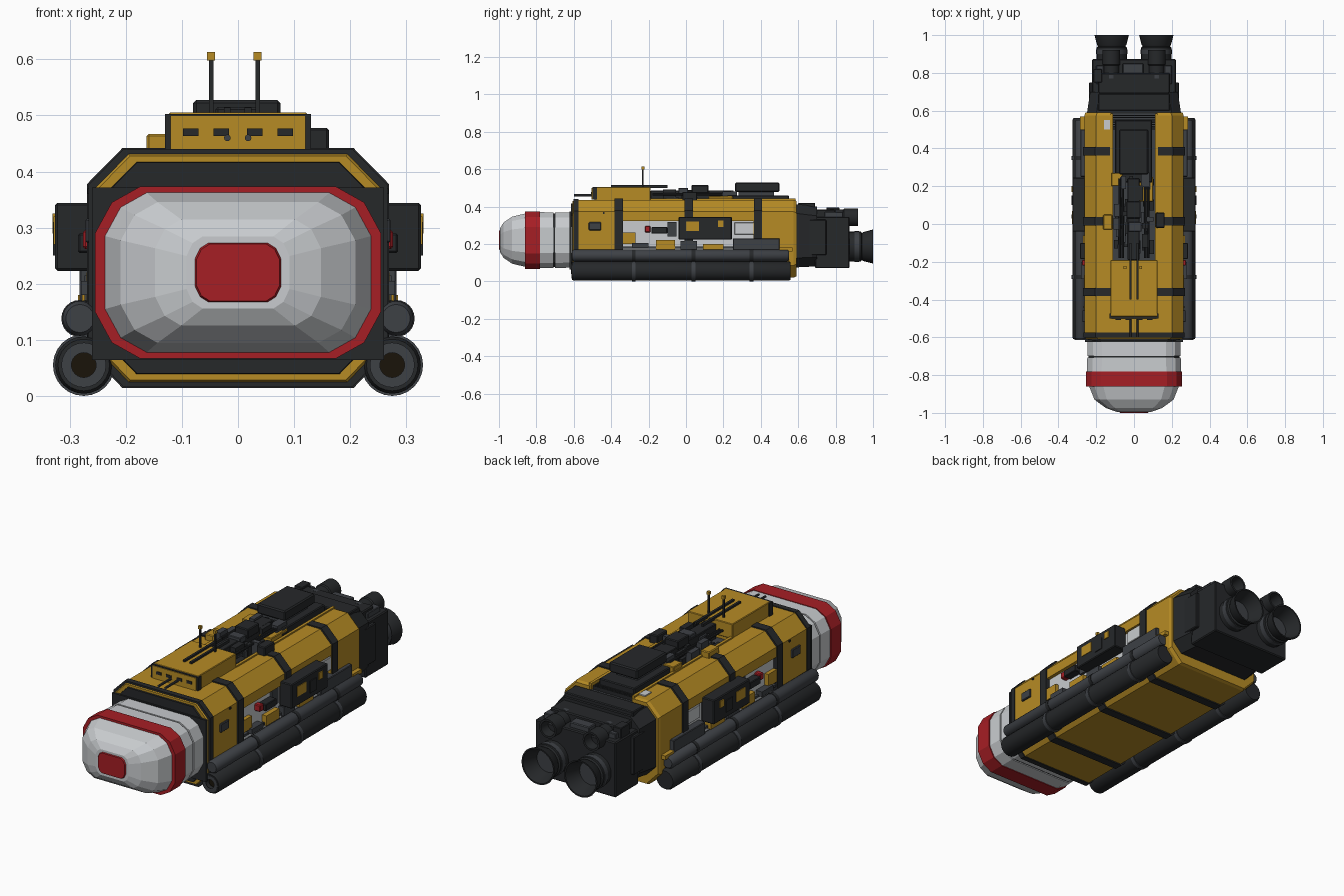
import bpy, bmesh, random
from math import sin, cos, pi

if "Cube" in bpy.data.objects:
    bpy.data.objects.remove(bpy.data.objects["Cube"])

random.seed(7)

def mat(name, c):
    m = bpy.data.materials.new(name)
    m.diffuse_color = (*c, 1)
    m.use_nodes = True
    m.node_tree.nodes["Principled BSDF"].inputs["Base Color"].default_value = m.diffuse_color
    return m

YELLOW = mat("yellow_paint", (.47, .26, .018))
DARK = mat("charcoal", (.019, .021, .023))
GREY = mat("gunmetal", (.047, .052, .06))
WHITE = mat("white_panel", (.58, .6, .62))
RED = mat("red_paint", (.38, .013, .018))
BROWN = mat("bore_brown", (.01, .007, .003))

def finish(name, bm, m, bevel=0):
    bmesh.ops.recalc_face_normals(bm, faces=bm.faces)
    me = bpy.data.meshes.new(name)
    bm.to_mesh(me)
    bm.free()
    ob = bpy.data.objects.new(name, me)
    bpy.context.collection.objects.link(ob)
    if m:
        me.materials.append(m)
    if bevel:
        b = ob.modifiers.new("bevel", 'BEVEL')
        b.width, b.segments = bevel, 1
    return ob

def loft(name, rings, m, caps=True):
    """Skin a list of (y, [(x, z), ...]) rings."""
    bm = bmesh.new()
    vs = [[bm.verts.new((x, y, z)) for x, z in pts] for y, pts in rings]
    n = len(vs[0])
    for a, b in zip(vs, vs[1:]):
        for i in range(n):
            bm.faces.new((a[i], a[(i + 1) % n], b[(i + 1) % n], b[i]))
    if caps:
        bm.faces.new(vs[0])
        bm.faces.new(vs[-1])
    return finish(name, bm, m)

def box(name, x, y, z, m, bevel=0):
    bm = bmesh.new()
    bmesh.ops.create_cube(bm, size=1)
    for v in bm.verts:
        v.co = [(r[0] + r[1]) / 2 + c * (r[1] - r[0]) for r, c in zip((x, y, z), v.co)]
    return finish(name, bm, m, bevel)

def pair(name, x, y, z, m, bevel=0):
    box(name + "_right", x, y, z, m, bevel)
    box(name + "_left", (-x[1], -x[0]), y, z, m, bevel)

def turned(name, x, z, prof, m, n=24, caps=True):
    """Lathe a (y, radius) profile about a line parallel to y."""
    ob = loft(name, [(y, [(x + r * cos(2 * pi * i / n), z + r * sin(2 * pi * i / n))
              for i in range(n)]) for y, r in prof], m, caps)
    for p in ob.data.polygons:
        p.use_smooth = len(p.vertices) == 4
    ob.data.set_sharp_from_angle(angle=.6)
    return ob

def octagon(g=0.0):
    q = [(.2, .436), (.263, .372), (.263, .085), (.2, .02)]
    k = lambda v, c: v + (g if v > c else -g)
    right = [(x + g, k(z, .23)) for x, z in q]
    return right + [(-x, z) for x, z in reversed(right)]

def cut(ob, cutter):
    b = ob.modifiers.new("cut", 'BOOLEAN')
    b.operation, b.object, b.solver = 'DIFFERENCE', cutter, 'EXACT'

# Hull with roof trench and recessed side bays
hull = loft("hull", [(-.59, octagon(-.006)), (-.575, octagon()), (.575, octagon()), (.59, octagon(-.006))], YELLOW)
trench = box("trench_cutter", (-.12, .12), (-.2, .7), (.405, .6), None)
bays = [box("bay_cutter", (min(s * .24, s * .4), max(s * .24, s * .4)), (-.345, .36), (.13, .322), None) for s in (1, -1)]
for c in [trench] + bays:
    c.hide_render = True
    c.hide_set(True)
    cut(hull, c)
box("trench_floor", (-.12, .12), (-.2, .585), (.395, .412), GREY)
pair("bay_lining", (.235, .246), (-.345, .36), (.13, .322), WHITE)

# Dark straps
for y in (-.36, .015, .385):
    cut(loft("strap", [(y - .022, octagon(.006)), (y + .022, octagon(.006))], DARK), trench)

# Front frames behind the nose
loft("front_rim", [(-.602, octagon(.004)), (-.575, octagon(.004))], DARK)
loft("front_yellow_face", [(-.608, octagon(-.008)), (-.6, octagon(-.004))], YELLOW)
loft("front_collar", [(-.616, octagon(-.02)), (-.6, octagon(-.018))], DARK)
box("nose_mount_plate", (-.26, .26), (-.624, -.612), (.064, .372), DARK)

# Faceted nose
def nose_ring(sx, sz):
    q = [(.175, .153), (.225, .125), (.255, .07)]
    r = [(x * sx, z * sz) for x, z in q]
    r += [(x, -z) for x, z in reversed(r)]
    r += [(-x, z) for x, z in reversed(r)]
    return [(x, z + .22) for x, z in r]

loft("nose_rear_section", [(-.7, nose_ring(.97, .97)), (-.61, nose_ring(.96, .96))], WHITE)
loft("nose_seam", [(-.72, nose_ring(.94, .94)), (-.69, nose_ring(.94, .94))], DARK)
loft("nose_front_section", [(-.79, nose_ring(.98, .98)), (-.708, nose_ring(.97, .97))], WHITE)
loft("nose_red_band", [(-.86, nose_ring(1, 1)), (-.78, nose_ring(1, 1))], RED)
loft("nose_dome", [(-.994, nose_ring(.36, .42)), (-.975, nose_ring(.58, .62)), (-.93, nose_ring(.82, .82)),
                   (-.86, nose_ring(.93, .93))], WHITE)
loft("nose_red_cap", [(-1, nose_ring(.29, .33)), (-.992, nose_ring(.305, .35))], RED)

# Side tubes with clamps and dark muzzles
for s in (1, -1):
    turned("lower_tube", s * .275, .055, [(-.575, .02), (-.575, .03), (-.61, .036), (-.61, .046), (-.6, .051), (.55, .051), (.56, .045)], DARK)
    turned("lower_tube_muzzle", s * .275, .055, [(-.613, .022), (-.613, .04), (-.58, .04), (-.58, .022)], GREY, caps=False)
    turned("lower_tube_bore", s * .275, .055, [(-.59, .023), (-.58, .023)], BROWN)
    turned("upper_tube", s * .282, .138, [(-.61, .025), (-.6, .031), (.54, .031), (.55, .025)], GREY)
    for y in (-.28, .04, .35):
        turned("lower_clamp", s * .275, .055, [(y - .01, .055), (y + .01, .055)], GREY)
        turned("upper_clamp", s * .282, .138, [(y - .01, .033), (y + .01, .033)], DARK)
pair("tube_rail", (.24, .268), (-.57, .54), (.06, .15), DARK)

# Side equipment: mirrored (x, y, z) ranges
side = [
    ("side_pod", (.255, .326), (-.04, .245), (.223, .344), DARK, .004),
    ("side_pod_panel", (.32, .329), (.0, .07), (.27, .32), YELLOW, 0),
    ("side_pod_light", (.32, .331), (.17, .2), (.29, .325), YELLOW, 0),
    ("side_pod_fin", (.32, .33), (.1, .15), (.25, .31), DARK, 0),
    ("side_duct", (.24, .283), (.25, .5), (.168, .23), GREY, .003),
    ("side_hatch", (.24, .262), (.26, .365), (.25, .315), WHITE, .002),
    ("side_window", (.255, .272), (-.52, -.455), (.273, .316), GREY, .003),
    ("red_valve", (.24, .276), (-.22, -.19), (.262, .296), RED, .004),
    ("valve_body", (.24, .285), (-.185, -.1), (.255, .29), DARK, .003),
    ("bay_pipe", (.24, .262), (-.34, .36), (.175, .186), GREY, 0),
    ("bay_flap_front", (.24, .266), (-.34, -.27), (.2, .262), YELLOW, 0),
    ("bay_flap_low", (.24, .27), (-.16, -.06), (.17, .22), YELLOW, 0),
    ("bay_step", (.24, .28), (-.29, -.2), (.18, .205), GREY, 0),
    ("bay_block", (.24, .274), (-.03, .06), (.17, .215), GREY, 0),
    ("bay_bracket", (.24, .278), (.09, .2), (.17, .2), YELLOW, 0),
    ("bay_vent", (.24, .258), (-.1, -.05), (.24, .318), GREY, 0),
    ("tail_bracket", (.25, .285), (.5, .57), (.16, .18), YELLOW, 0),
    ("shoulder_stud", (.262, .268), (-.445, -.435), (.36, .37), DARK, 0),
]
for a in side:
    pair(*a)

# Roof cabin, slots, forward probes, rails and antennas
box("cabin", (-.124, .124), (-.49, -.19), (.43, .505), YELLOW, .003)
box("cabin_brow", (-.13, .13), (-.5, -.475), (.437, .503), DARK)
box("cabin_face", (-.12, .12), (-.504, -.49), (.437, .5), YELLOW)
for x in (-.084, -.03, .03, .084):
    box("cabin_slot", (x - .014, x + .014), (-.507, -.5), (.463, .477), DARK)
for x in (-.019, .018):
    turned("probe", x, .46, [(-.6, .006), (-.5, .006)], GREY, 10)
    box("roof_rail", (x - .006, x + .006), (-.4, -.1), (.5, .514), DARK)
for x in (-.048, .035):
    box("antenna_mast", (x - .004, x + .004), (-.234, -.226), (.5, .6), DARK)
    box("antenna_tip", (x - .007, x + .007), (-.237, -.223), (.598, .613), YELLOW)

# Roof trench machinery: fixed blocks, then seeded small blocks
box("sensor_head", (-.08, .076), (.262, .5), (.478, .528), DARK, .006)
box("sensor_base", (-.1, .095), (.22, .55), (.41, .46), DARK, .004)
box("sensor_neck", (-.06, .055), (.28, .47), (.45, .48), GREY)
box("center_spine", (-.035, .03), (-.19, .24), (.41, .485), DARK, .003)
box("spine_unit", (-.04, .035), (.03, .12), (.47, .515), DARK, .004)
box("spine_unit_rear", (-.03, .04), (-.04, .01), (.47, .5), GREY, .003)
box("yellow_module", (.03, .1), (.12, .25), (.41, .455), YELLOW, .003)
box("yellow_side_module", (-.163, -.115), (-.03, .05), (.43, .467), YELLOW, .004)
box("yellow_rear_module", (-.12, -.06), (.2, .27), (.41, .465), YELLOW, .003)
box("dark_side_module", (.115, .162), (-.02, .06), (.43, .478), DARK, .004)
box("white_marker", (-.16, -.125), (.5, .55), (.43, .442), WHITE)
pair("trench_lip", (.112, .126), (-.19, .585), (.41, .443), YELLOW)
for i in range(46):
    x, y = random.uniform(-.095, .095), random.uniform(-.17, .24)
    w, l = random.uniform(.008, .024), random.uniform(.01, .045)
    box("trench_block", (x - w, x + w), (y - l, y + l), (.408, random.uniform(.43, .492)),
        random.choice((DARK, DARK, GREY)))
for x in (-.075, -.06, .06, .075):
    turned("trench_pipe", x, .465, [(-.18, .006), (.24, .006)], DARK, 8)
for i in range(7):
    box("rear_trench_rib", (-.11, .11), (.5 + i * .012, .506 + i * .012), (.41, .43), DARK)

# Stern adaptor and engine block
def stern(w, z0, z1, c):
    r = [(w - c, z1), (w, z1 - c), (w, z0 + c), (w - c, z0)]
    return r + [(-x, z) for x, z in reversed(r)]

loft("stern_adaptor", [(.58, stern(.25, .075, .412, .05)), (.6, stern(.247, .075, .412, .05)),
                       (.7, stern(.232, .08, .4, .05))], DARK)
box("engine_block", (-.222, .222), (.69, .873), (.07, .345), DARK, .005)
box("engine_block_top", (-.19, .19), (.69, .8), (.33, .385), DARK, .005)
box("stern_step", (-.19, .19), (.6, .69), (.38, .42), DARK, .004)
box("stern_duct", (-.06, .05), (.7, .85), (.34, .37), GREY, .004)
pair("stern_cheek", (.2, .238), (.62, .75), (.14, .33), DARK, .004)
pair("stern_box", (.16, .2), (.74, .84), (.34, .37), GREY, .003)
box("stern_module", (-.215, -.17), (.75, .82), (.34, .395), DARK, .003)

# Main nozzles and smaller upper thrusters
for s in (1, -1):
    turned("main_nozzle", s * .118, .186, [(.86, .08), (.935, .08), (.94, .072), (.95, .078), (1, .091), (1, .084), (.95, .066), (.9, .05)], DARK)
    turned("nozzle_ring", s * .118, .186, [(.9, .083), (.925, .083)], GREY)
    turned("upper_thruster", s * .12, .342, [(.7, .03), (.71, .042), (.84, .042), (.845, .047), (.92, .047), (.92, .037), (.86, .03)], DARK)
    turned("thruster_ring", s * .12, .342, [(.77, .045), (.79, .045)], GREY)
